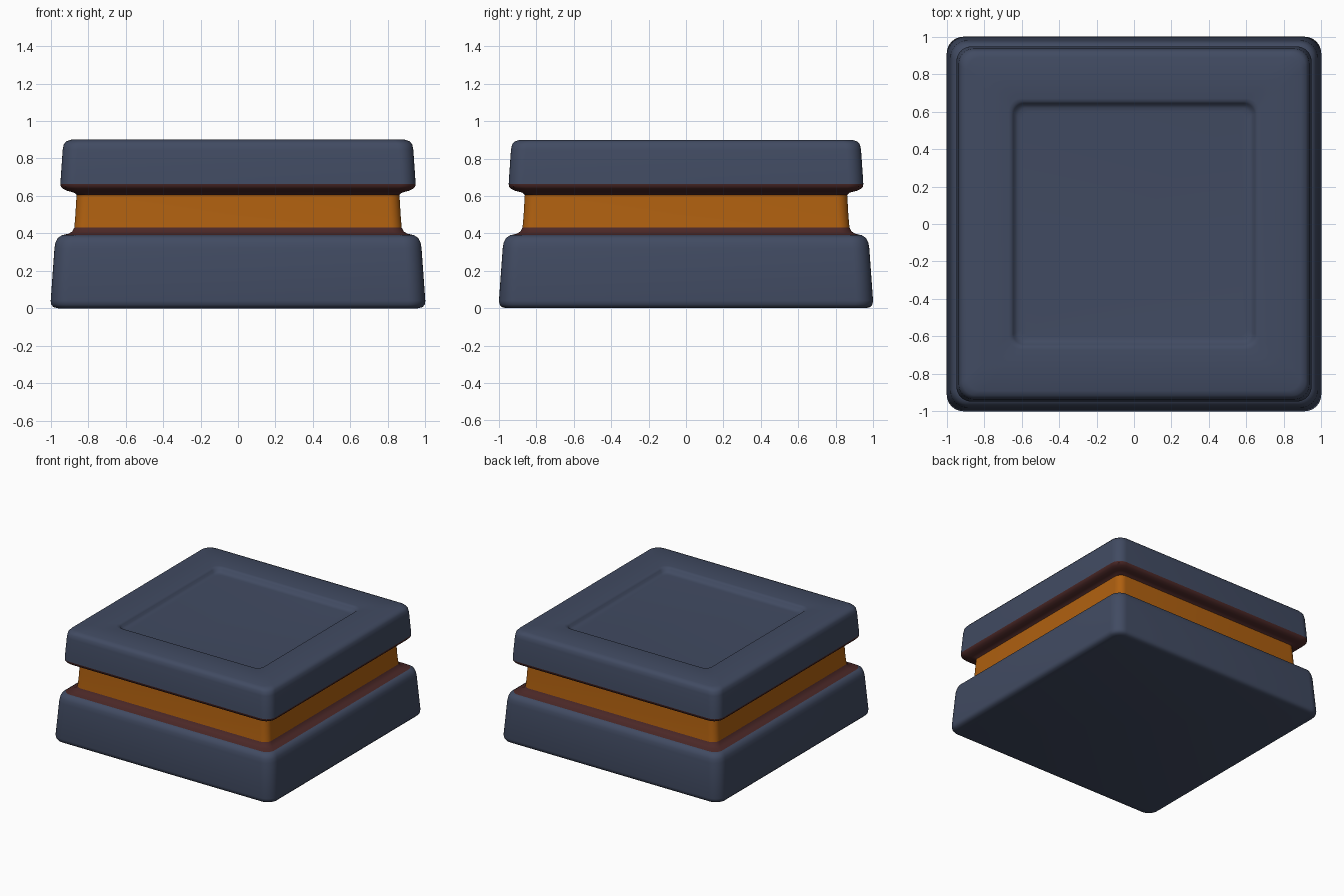
import bpy, bmesh, math

if "Cube" in bpy.data.objects:
    bpy.data.objects.remove(bpy.data.objects["Cube"], do_unlink=True)

CORNER_STEPS = 8


def make_material(name, color):
    mat = bpy.data.materials.new(name)
    mat.use_nodes = True
    mat.diffuse_color = (*color, 1)
    mat.node_tree.nodes["Principled BSDF"].inputs["Base Color"].default_value = (*color, 1)
    return mat


slate = make_material("slate blue", (0.053, 0.070, 0.122))
amber = make_material("amber orange", (0.43, 0.117, 0.005))
brown = make_material("dark brown", (0.070, 0.021, 0.020))


def rounded_square(bm, half, z, radius):
    """Ring of vertices around a square with rounded corners."""
    ring = []
    for corner in range(4):
        middle = math.radians(45 + 90 * corner)
        cx = math.copysign(half - radius, math.cos(middle))
        cy = math.copysign(half - radius, math.sin(middle))
        for step in range(CORNER_STEPS + 1):
            a = math.pi / 2 * (corner + step / CORNER_STEPS)
            ring.append(bm.verts.new((cx + radius * math.cos(a), cy + radius * math.sin(a), z)))
    return ring


def square_loft(name, profile, mat):
    """Loft rounded squares through (half width, height, corner radius)."""
    bm = bmesh.new()
    rings = [rounded_square(bm, *p) for p in profile]
    n = len(rings[0])
    for low, high in zip(rings, rings[1:]):
        for i in range(n):
            j = (i + 1) % n
            bm.faces.new((low[i], low[j], high[j], high[i]))
    bm.faces.new(rings[0][::-1])
    bm.faces.new(rings[-1])
    mesh = bpy.data.meshes.new(name)
    bm.to_mesh(mesh)
    bm.free()
    mesh.materials.append(mat)
    obj = bpy.data.objects.new(name, mesh)
    bpy.context.collection.objects.link(obj)
    bpy.ops.object.select_all(action="DESELECT")
    obj.select_set(True)
    bpy.context.view_layer.objects.active = obj
    bpy.ops.object.shade_smooth_by_angle(angle=math.radians(40))
    return obj


# Heavy tapered base slab
square_loft("base_slab", [
    (0.96, 0, 0.06), (0.985, 0.006, 0.08), (0.997, 0.02, 0.09), (1.0, 0.04, 0.09),
    (0.98, 0.32, 0.09), (0.975, 0.35, 0.09), (0.963, 0.375, 0.08), (0.94, 0.39, 0.07),
], slate)

# Dark fillet between base and band
square_loft("lower_trim", [
    (0.94, 0.39, 0.07), (0.905, 0.398, 0.06), (0.885, 0.41, 0.06), (0.874, 0.43, 0.06),
], brown)

# Bright recessed band
square_loft("middle_band", [(0.874, 0.43, 0.06), (0.868, 0.5, 0.06), (0.862, 0.605, 0.06)], amber)

# Dark rounded underside of the lid
square_loft("upper_trim", [
    (0.862, 0.605, 0.06), (0.872, 0.616, 0.06), (0.89, 0.622, 0.06), (0.915, 0.628, 0.07),
    (0.935, 0.638, 0.08), (0.946, 0.65, 0.08), (0.948, 0.663, 0.08),
], brown)

# Lid slab with a shallow square recess in its top
square_loft("lid_slab", [
    (0.948, 0.663, 0.08), (0.946, 0.70, 0.08), (0.936, 0.845, 0.08), (0.93, 0.875, 0.08),
    (0.917, 0.891, 0.08), (0.89, 0.9, 0.07), (0.67, 0.9, 0.07), (0.655, 0.897, 0.06),
    (0.645, 0.888, 0.06), (0.635, 0.872, 0.05), (0.62, 0.864, 0.05), (0.6, 0.862, 0.05),
], slate)
